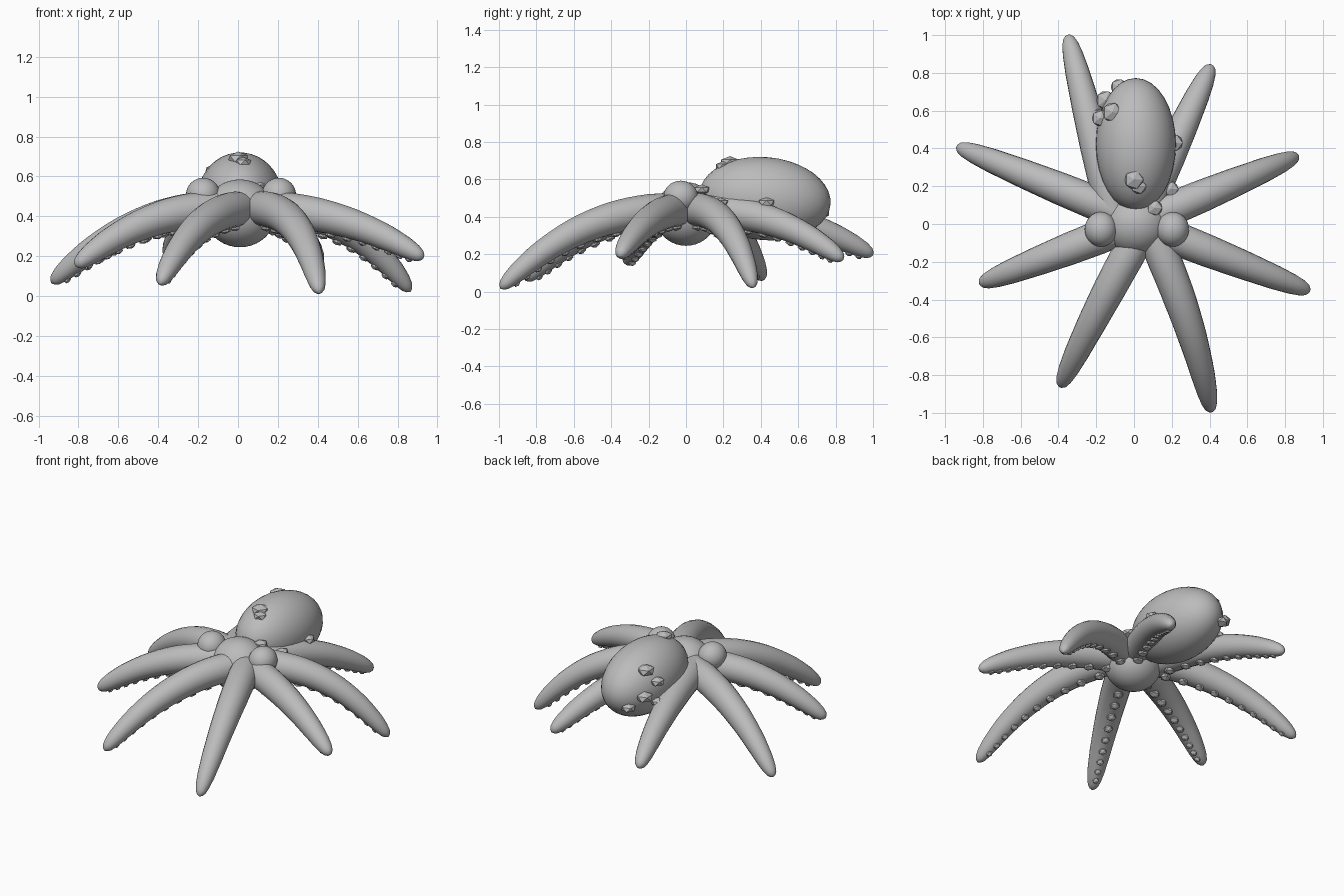
import bpy, bmesh, math
from mathutils import Vector, Matrix, Quaternion

cube = bpy.data.objects.get("Cube")
if cube:
    bpy.data.objects.remove(cube, do_unlink=True)

grey = bpy.data.materials.new("plain_grey")
grey.use_nodes = True
COLOUR = (0.5, 0.5, 0.5, 1)
grey.diffuse_color = COLOUR
grey.node_tree.nodes["Principled BSDF"].inputs["Base Color"].default_value = COLOUR


def finish(name, bm, smooth):
    """Turn a bmesh into a named, coloured object."""
    bmesh.ops.recalc_face_normals(bm, faces=bm.faces)
    for f in bm.faces:
        f.smooth = smooth
    mesh = bpy.data.meshes.new(name)
    bm.to_mesh(mesh)
    bm.free()
    mesh.materials.append(grey)
    ob = bpy.data.objects.new(name, mesh)
    bpy.context.collection.objects.link(ob)
    return ob


def ellipsoid(name, centre, radii, tilt=0.0):
    bm = bmesh.new()
    m = Matrix.Translation(centre) @ Matrix.Rotation(tilt, 4, 'X') @ Matrix.Diagonal((*radii, 1))
    bmesh.ops.create_uvsphere(bm, u_segments=32, v_segments=20, radius=1, matrix=m)
    return finish(name, bm, True)


def add_lump(bm, centre, size, turn):
    """A squashed icosahedron."""
    m = Matrix.Translation(centre) @ turn.to_matrix().to_4x4() @ Matrix.Diagonal((size, size, size * 0.62, 1))
    bmesh.ops.create_icosphere(bm, subdivisions=1, radius=1, matrix=m)


# Body
ellipsoid("mantle", (0.01, 0.422, 0.497), (0.212, 0.352, 0.222), math.radians(-5))
ellipsoid("head", (0.01, 0, 0.415), (0.18, 0.17, 0.17))
for side, x in (("right", -0.175), ("left", 0.205)):
    ellipsoid(side + "_eye", (x, -0.028, 0.507), (0.086, 0.092, 0.086))

# Arms: root position, tip position, sideways bow, steepness of the droop
ARMS = {
    "front_left": ((0.075, 0), (0.408, -0.992, 0.016), 0.035, 2.4),
    "front_right": ((0.06, 0), (-0.39, -0.86, 0.06), -0.01, 2.3),
    "side_front_left": ((0.03, 0), (0.93, -0.355, 0.19), 0, 2.3),
    "side_front_right": ((-0.03, -0.01), (-0.815, -0.315, 0.15), 0, 2.3),
    "side_back_left": ((0.03, 0.01), (0.865, 0.36, 0.022), 0, 2.8),
    "side_back_right": ((-0.03, 0.04), (-0.935, 0.41, 0.065), 0, 2.3),
    "back_left": ((0.03, 0.02), (0.41, 0.84, 0.17), 0, 2.3),
    "back_right": ((-0.1, 0.02), (-0.35, 1.0, 0.195), 0, 2.3),
}
PROFILE = ((0, .085), (.2, .09), (.4, .086), (.6, .077), (.8, .064), (.9, .053),
           (.95, .043), (.98, .031), (.993, .018), (1, .002))
ROOT_Z = 0.44
SIDES = 20


def arm_point(arm, t):
    root, tip, bow, droop = arm
    x = root[0] + (tip[0] - root[0]) * t + bow * 4 * t * (1 - t)
    y = root[1] + (tip[1] - root[1]) * t
    return Vector((x, y, ROOT_Z + (tip[2] - ROOT_Z) * t ** droop))


def arm_radius(t):
    for (a, ra), (b, rb) in zip(PROFILE, PROFILE[1:]):
        if t <= b:
            return ra + (rb - ra) * (t - a) / (b - a)
    return PROFILE[-1][1]


def arm_frame(arm, t):
    along = (arm_point(arm, t + .01) - arm_point(arm, max(t - .01, 0))).normalized()
    across = along.cross(Vector((0, 0, 1))).normalized()
    return across, across.cross(along)


for name, arm in ARMS.items():
    bm = bmesh.new()
    rings = []
    steps = [i / 20 for i in range(19)] + [.925, .95, .967, .98, .987, .993, 1]
    for t in steps:
        centre, r = arm_point(arm, t), arm_radius(t)
        across, up = arm_frame(arm, t)
        angles = [2 * math.pi * k / SIDES for k in range(SIDES)]
        rings.append([bm.verts.new(centre + r * (across * math.cos(a) + up * math.sin(a))) for a in angles])
    for low, high in zip(rings, rings[1:]):
        for k in range(SIDES):
            n = (k + 1) % SIDES
            bm.faces.new((low[k], low[n], high[n], high[k]))
    bm.faces.new(rings[0])
    bm.faces.new(rings[-1])
    finish(name + "_arm", bm, True)

    # Row of faceted suckers under the arm, closer together towards the tip
    bm = bmesh.new()
    for i in range(10):
        s = i / 9
        t = 0.16 + 1.15 * s - 0.37 * s * s
        up = arm_frame(arm, t)[1]
        add_lump(bm, arm_point(arm, t) - up * arm_radius(t), 0.036 - 0.015 * s, up.to_track_quat('Z', 'Y'))
    finish(name + "_suckers", bm, False)

# Faceted warts on the mantle and head
WARTS = (
    (0.0, 0.235, 0.69, .056), (0.025, 0.2, 0.67, .045),
    (-0.15, 0.655, 0.485, .056), (-0.115, 0.59, 0.63, .058), (-0.18, 0.56, 0.56, .048),
    (-0.08, 0.725, 0.42, .048), (-0.19, 0.57, 0.43, .045),
    (0.215, 0.43, 0.475, .048), (0.195, 0.185, 0.475, .045), (0.11, 0.085, 0.545, .045),
)
bm = bmesh.new()
for x, y, z, size in WARTS:
    add_lump(bm, (x, y, z), size, Quaternion())
finish("warts", bm, False)
